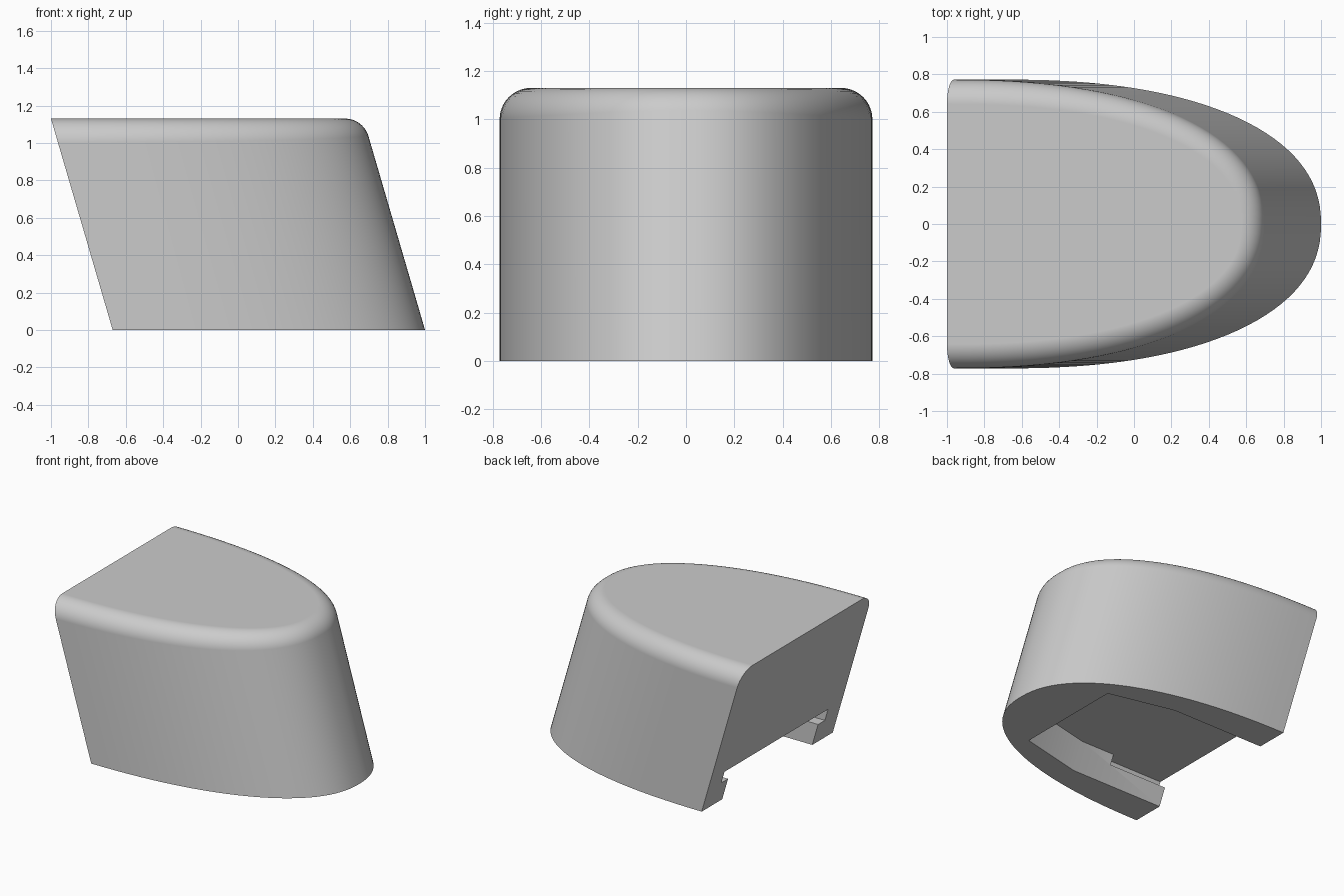
import bpy
import bmesh
from math import atan, cos, pi, sin, tan

if "Cube" in bpy.data.objects:
    bpy.data.objects.remove(bpy.data.objects["Cube"], do_unlink=True)

BACK, LENGTH, HALF_W, HEIGHT = -0.67, 1.67, 0.772, 1.13
SHEAR = 0.33 / HEIGHT      # backward lean per unit of height
RADIUS = 0.13              # rounding of the top edge
POWER = 2.25               # fullness of the nose curve
STEPS, FILLET = 64, 10

grey = bpy.data.materials.new("plain grey")
grey.use_nodes = True
grey.diffuse_color = (0.6, 0.6, 0.6, 1)
bsdf = next(n for n in grey.node_tree.nodes if n.type == 'BSDF_PRINCIPLED')
bsdf.inputs["Base Color"].default_value = grey.diffuse_color


def finish(name, bm):
    """Turn a bmesh into a named grey object."""
    bmesh.ops.recalc_face_normals(bm, faces=bm.faces)
    mesh = bpy.data.meshes.new(name)
    bm.to_mesh(mesh)
    bm.free()
    mesh.materials.append(grey)
    obj = bpy.data.objects.new(name, mesh)
    bpy.context.collection.objects.link(obj)
    return obj


def column(t):
    """Points up the leaning wall and over the rounded top edge."""
    c, s = max(cos(t), 0.0), sin(t)
    if c < 1e-9:
        c = 0.0
    side = 1 if s >= 0 else -1
    x = BACK + LENGTH * c ** (2 / POWER)
    y = HALF_W * side * abs(s) ** (2 / POWER)
    nx = c ** (2 - 2 / POWER) / LENGTH
    ny = side * abs(s) ** (2 - 2 / POWER) / HALF_W
    size = (nx * nx + ny * ny) ** 0.5
    nx, ny = nx / size, ny / size
    lean = atan(SHEAR * nx)
    inset = RADIUS * tan((pi / 2 - lean) / 2)
    points = [(x, y, 0)]
    for i in range(FILLET + 1):
        a = lean + (pi / 2 - lean) * i / FILLET
        z = HEIGHT - RADIUS + RADIUS * sin(a)
        u = -inset + RADIUS * cos(a) - SHEAR * nx * (HEIGHT - z)
        points.append((x - SHEAR * z + nx * u, y + ny * u, z))
    return points


def leaning_prism(name, outline, z0, z1):
    """Cutter with a plan outline, leaning like the body."""
    bm = bmesh.new()
    low, high = ([bm.verts.new((x - SHEAR * z, y, z)) for x, y in outline]
                 for z in (z0, z1))
    bm.faces.new(low)
    bm.faces.new(high)
    for i in range(len(outline)):
        j = (i + 1) % len(outline)
        bm.faces.new((low[i], low[j], high[j], high[i]))
    obj = finish(name, bm)
    obj.hide_render = True
    return obj


# Body: rounded nose, flat leaning back
bm = bmesh.new()
cols = [[bm.verts.new(p) for p in column(-pi / 2 + pi * i / STEPS)]
        for i in range(STEPS + 1)]
for a, b in zip(cols, cols[1:]):
    for k in range(FILLET + 1):
        bm.faces.new((a[k], b[k], b[k + 1], a[k + 1]))
bm.faces.new([c[0] for c in cols])
bm.faces.new([c[-1] for c in cols])
bm.faces.new(cols[0] + cols[-1][::-1])
body = finish("body", bm)

# Underside pocket, open at the back, and the side grooves above its lips
half = [(-0.9, 0.53), (0.085, 0.53), (0.58, 0.415)]
pocket = leaning_prism("pocket_cutter",
                       half + [(x, -y) for x, y in reversed(half)], -0.1, 0.255)
half = [(-0.9, 0.61), (-0.19, 0.61)]
groove = leaning_prism("groove_cutter",
                       half + [(x, -y) for x, y in reversed(half)], 0.165, 0.255)

bpy.ops.object.select_all(action='DESELECT')
body.select_set(True)
bpy.context.view_layer.objects.active = body
for cutter in (pocket, groove):
    mod = body.modifiers.new(cutter.name, 'BOOLEAN')
    mod.operation = 'DIFFERENCE'
    mod.solver = 'EXACT'
    mod.object = cutter
    bpy.ops.object.modifier_apply(modifier=mod.name)
    bpy.data.objects.remove(cutter, do_unlink=True)

# Smooth walls with crisp edges and flat large faces
bpy.ops.object.shade_smooth_by_angle(angle=pi / 6)
weighted = body.modifiers.new("flat_faces", 'WEIGHTED_NORMAL')
weighted.keep_sharp = True
